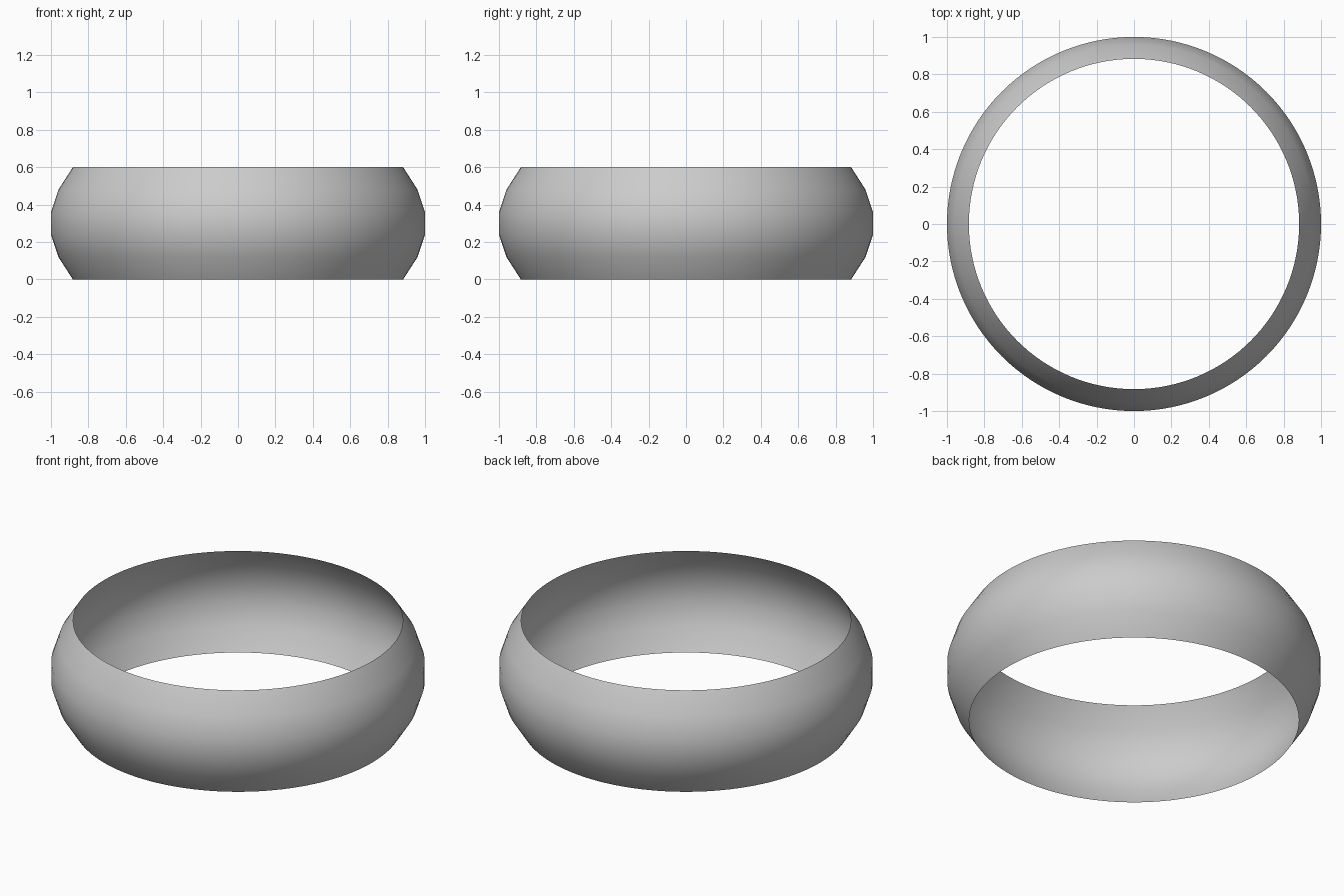
import bpy, bmesh, math

if "Cube" in bpy.data.objects:
    bpy.data.objects.remove(bpy.data.objects["Cube"])

# Half-open profile of the band: (radius, height)
PROFILE = [(0.883, 0.0), (0.96, 0.12), (1.0, 0.24),
           (1.0, 0.36), (0.96, 0.48), (0.883, 0.6)]
SEGMENTS = 128

# Thin bulging ring: spin the profile around z
bm = bmesh.new()
verts = [bm.verts.new((r, 0, z)) for r, z in PROFILE]
edges = [bm.edges.new(pair) for pair in zip(verts, verts[1:])]
bmesh.ops.spin(bm, geom=verts + edges, cent=(0, 0, 0), axis=(0, 0, 1),
               angle=math.tau, steps=SEGMENTS, use_merge=False)
bmesh.ops.remove_doubles(bm, verts=bm.verts, dist=1e-4)
bmesh.ops.recalc_face_normals(bm, faces=bm.faces)

# Make the normals face outward
face = next(iter(bm.faces))
if face.normal.dot(face.calc_center_median()) < 0:
    bmesh.ops.reverse_faces(bm, faces=bm.faces)
for f in bm.faces:
    f.smooth = True

mesh = bpy.data.meshes.new("ring_band")
bm.to_mesh(mesh)
bm.free()
band = bpy.data.objects.new("ring_band", mesh)
bpy.context.collection.objects.link(band)
